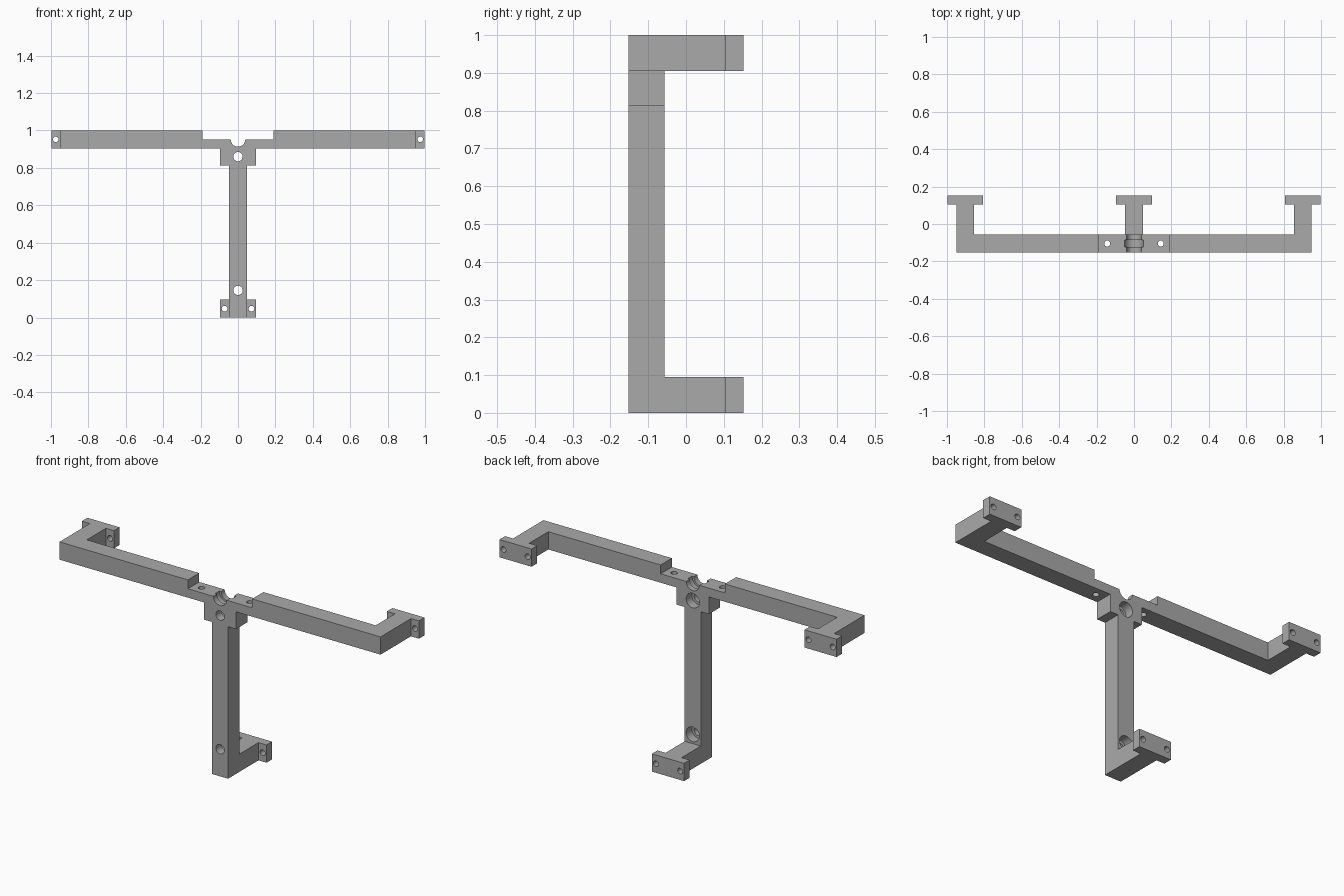
import bpy
import bmesh
import math
from mathutils import Matrix, Vector

cube = bpy.data.objects.get("Cube")
if cube:
    bpy.data.objects.remove(cube, do_unlink=True)

grey = bpy.data.materials.new("mid_grey")
grey.use_nodes = True
grey.diffuse_color = (0.4, 0.4, 0.4, 1)
grey.node_tree.nodes["Principled BSDF"].inputs["Base Color"].default_value = (0.4, 0.4, 0.4, 1)

BAR = 0.095            # bar thickness
HALF = BAR / 2
FRONT, INNER = -0.152, -0.057
PLATE, BACK = 0.105, 0.152
MID_Y = (FRONT + INNER) / 2
TOP = 1.0
MID_Z = TOP - HALF


def make(name, bm):
    bmesh.ops.recalc_face_normals(bm, faces=bm.faces)
    mesh = bpy.data.meshes.new(name)
    bm.to_mesh(mesh)
    bm.free()
    mesh.materials.append(grey)
    obj = bpy.data.objects.new(name, mesh)
    bpy.context.collection.objects.link(obj)
    return obj


def extrude(name, points, direction):
    """Close a 3D outline and extrude it along a vector."""
    bm = bmesh.new()
    face = bm.faces.new([bm.verts.new(p) for p in points])
    grown = bmesh.ops.extrude_face_region(bm, geom=[face])["geom"]
    bmesh.ops.translate(bm, vec=direction,
                        verts=[v for v in grown if isinstance(v, bmesh.types.BMVert)])
    return make(name, bm)


def combine(target, other, operation):
    mod = target.modifiers.new(other.name, "BOOLEAN")
    mod.operation = operation
    mod.solver = "EXACT"
    mod.object = other
    bpy.context.view_layer.objects.active = target
    bpy.ops.object.modifier_apply(modifier=mod.name)
    bpy.data.objects.remove(other, do_unlink=True)


def drill(target, start, end, radius):
    """Cut a round hole between two points."""
    start, end = Vector(start), Vector(end)
    axis = end - start
    turn = axis.to_track_quat("Z", "Y").to_matrix().to_4x4()
    bm = bmesh.new()
    bmesh.ops.create_cone(bm, cap_ends=True, segments=32, radius1=radius,
                          radius2=radius, depth=axis.length,
                          matrix=Matrix.Translation((start + end) / 2) @ turn)
    combine(target, make("hole_cutter", bm), "DIFFERENCE")


# T-shaped frame: column, shoulder block and crossbar with a stepped seat
right_half = [(HALF, 0), (HALF, 0.813), (BAR, 0.813), (BAR, TOP - BAR),
              (0.95, TOP - BAR), (0.95, TOP), (0.19, TOP), (0.19, MID_Z)]
outline = right_half + [(-x, z) for x, z in reversed(right_half)]
frame = extrude("mounting_frame", [(x, FRONT, z) for x, z in outline], (0, BAR, 0))

# Rearward brackets with screw plates: one per arm end and one at the foot
for x, z in ((-0.9025, TOP - BAR), (0.9025, TOP - BAR), (0, 0)):
    half = [(HALF, INNER), (HALF, PLATE), (BAR, PLATE), (BAR, BACK)]
    tee = half + [(-a, b) for a, b in reversed(half)]
    bracket = extrude("bracket", [(x + a, b, z) for a, b in tee], (0, 0, BAR))
    combine(frame, bracket, "UNION")
    for side in (-1, 1):
        hx = x + side * 0.072
        drill(frame, (hx, PLATE - 0.02, z + HALF), (hx, BACK + 0.02, z + HALF), 0.015)

# Column bolt holes, counterbored from the back
for z in (0.86, 0.145):
    drill(frame, (0, FRONT - 0.02, z), (0, INNER + 0.02, z), 0.025)
    drill(frame, (0, MID_Y, z), (0, INNER + 0.02, z), 0.039)

# Half-round cradle with a wider ring groove
drill(frame, (0, FRONT - 0.02, MID_Z), (0, INNER + 0.02, MID_Z), 0.039)
drill(frame, (0, MID_Y - 0.018, MID_Z), (0, MID_Y + 0.018, MID_Z), 0.05)

# Vertical screw holes in the seat
for x in (-0.143, 0.143):
    drill(frame, (x, MID_Y, TOP - BAR - 0.02), (x, MID_Y, MID_Z + 0.02), 0.016)

bpy.ops.object.select_all(action="DESELECT")
frame.select_set(True)
bpy.context.view_layer.objects.active = frame
bpy.ops.object.shade_smooth_by_angle(angle=math.radians(30))
